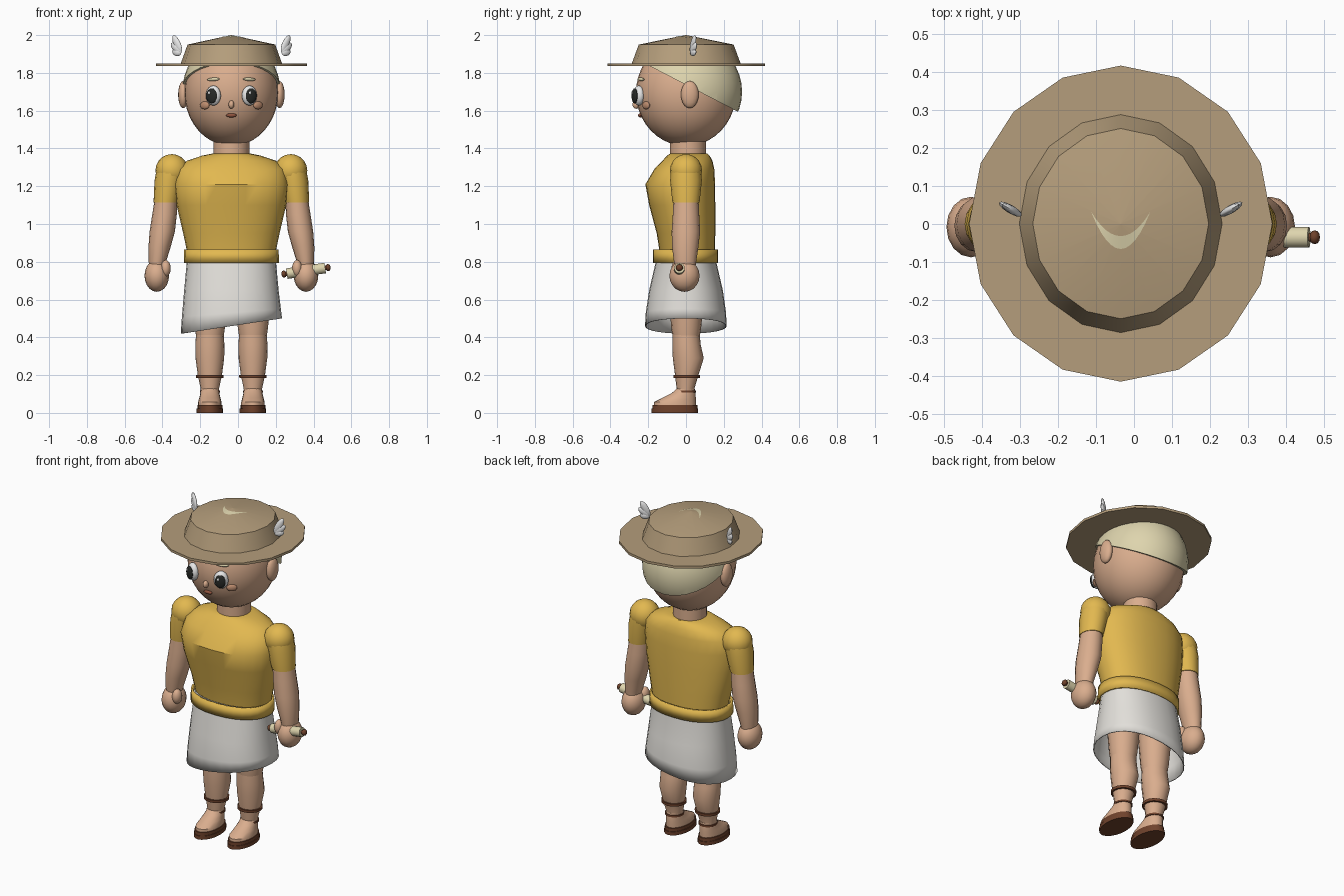
import bpy, bmesh, math
from mathutils import Matrix, Vector

if "Cube" in bpy.data.objects:
    bpy.data.objects.remove(bpy.data.objects["Cube"])

CX = -0.035  # body centre line; the scroll balances it on the other side


def material(name, r, g, b):
    m = bpy.data.materials.new(name)
    m.diffuse_color = (r, g, b, 1)
    m.use_nodes = True
    m.node_tree.nodes["Principled BSDF"].inputs["Base Color"].default_value = m.diffuse_color
    return m


HAT = material("felt tan", 0.46, 0.34, 0.20)
GOLD = material("tunic gold", 0.76, 0.48, 0.08)
SKIN = material("skin", 0.70, 0.42, 0.27)
LINEN = material("linen white", 0.76, 0.74, 0.70)
HAIR = material("straw blond", 0.73, 0.66, 0.42)
LEATHER = material("leather brown", 0.16, 0.055, 0.025)
DARK = material("eye dark", 0.02, 0.022, 0.02)
WHITE = material("bright white", 0.80, 0.80, 0.80)
BLUSH = material("blush", 0.52, 0.27, 0.16)
LIP = material("lip", 0.28, 0.09, 0.05)


def finish(name, bm, mat):
    me = bpy.data.meshes.new(name)
    bmesh.ops.recalc_face_normals(bm, faces=bm.faces[:])
    bm.to_mesh(me)
    bm.free()
    me.materials.append(mat)
    ob = bpy.data.objects.new(name, me)
    ob.location.x = CX
    bpy.context.collection.objects.link(ob)
    return ob


def loft(name, mat, rings, n=20, x=0.0, power=2.0, caps=True):
    """Stack of oval rings: (z, y front, y back, half width, x shift, tilt)."""
    bm = bmesh.new()
    loops = []
    for ring in rings:
        z, y0, y1, rx, dx, tilt = (list(ring) + [0, 0])[:6]
        vs = []
        for i in range(n):
            a = 2 * math.pi * i / n
            c, s = math.cos(a), math.sin(a)
            px = rx * math.copysign(abs(c) ** (2 / power), c)
            py = (y1 - y0) / 2 * math.copysign(abs(s) ** (2 / power), s)
            vs.append(bm.verts.new((x + dx + px, (y0 + y1) / 2 + py, z + tilt * px)))
        loops.append(vs)
    for a, b in zip(loops, loops[1:]):
        for i in range(n):
            j = (i + 1) % n
            bm.faces.new((a[i], a[j], b[j], b[i]))
    if caps:
        bm.faces.new(loops[0])
        bm.faces.new(loops[-1])
    return finish(name, bm, mat)


def ellipsoid(name, mat, loc, size, rot=None, seg=16, rows=10):
    bm = bmesh.new()
    m = Matrix.Translation(loc) @ (rot or Matrix()) @ Matrix.Diagonal((*size, 1))
    bmesh.ops.create_uvsphere(bm, u_segments=seg, v_segments=rows, radius=1, matrix=m)
    return finish(name, bm, mat)


# Head, neck and hair
HC, HR = Vector((0, 0, 1.695)), Vector((0.248, 0.265, 0.282))
ellipsoid("head", SKIN, HC, HR, seg=32, rows=20)
loft("neck", SKIN, [(1.34, -0.085, 0.105, 0.095), (1.46, -0.085, 0.105, 0.095)])

bm = bmesh.new()
bmesh.ops.create_uvsphere(bm, u_segments=32, v_segments=20, radius=1,
                          matrix=Matrix.Translation((0, 0.007, 1.7)) @ Matrix.Diagonal((0.26, 0.29, 0.285, 1)))
cut = bmesh.ops.bisect_plane(bm, geom=bm.verts[:] + bm.edges[:] + bm.faces[:], plane_co=(0, 0.04, 1.716),
                             plane_no=(0, 0.46, 0.89), clear_inner=True)
bmesh.ops.contextual_create(bm, geom=[e for e in cut["geom_cut"] if isinstance(e, bmesh.types.BMEdge)])
finish("hair", bm, HAIR)


def face_part(name, mat, x, z, size, out=0.0, roll=0.0):
    """Ellipsoid laid on the head surface, pushed out along its normal."""
    y = -HR.y * math.sqrt(1 - (x / HR.x) ** 2 - ((z - HC.z) / HR.z) ** 2)
    nrm = Vector((x / HR.x ** 2, y / HR.y ** 2, 0)).normalized()
    yaw = math.atan2(nrm.x, -nrm.y)
    rot = Matrix.Rotation(yaw, 4, 'Z') @ Matrix.Rotation(roll, 4, 'Y')
    ellipsoid(name, mat, Vector((x, y, z)) + nrm * out, size, rot)


face_part("nose", SKIN, 0, 1.632, (0.015, 0.02, 0.022), 0.005)
face_part("mouth", LIP, 0, 1.575, (0.028, 0.012, 0.011), 0.002)
for s, side in ((-1, "left"), (1, "right")):
    face_part(side + "_eye", WHITE, s * 0.093, 1.68, (0.042, 0.028, 0.053), 0.006)
    face_part(side + "_pupil", DARK, s * 0.093, 1.678, (0.031, 0.012, 0.040), 0.029)
    face_part(side + "_eye_glint", WHITE, s * 0.093 - 0.008, 1.694, (0.007, 0.005, 0.009), 0.038)
    face_part(side + "_brow", HAIR, s * 0.094, 1.766, (0.037, 0.012, 0.009), 0.003, s * 0.05)
    face_part(side + "_cheek", BLUSH, s * 0.140, 1.628, (0.030, 0.012, 0.021), 0.002)
    ellipsoid(side + "_ear", SKIN, (s * 0.255, 0.02, 1.685), (0.027, 0.047, 0.072))

# Hat: flat sixteen-sided brim, tapered crown with a shallow cone top
loft("hat_brim", HAT, [(1.836, -0.416, 0.418, 0.40), (1.851, -0.416, 0.418, 0.40)], n=16)
loft("hat_crown", HAT, [(1.85, -0.287, 0.289, 0.268), (1.95, -0.25, 0.252, 0.232),
                        (2.0, -0.001, 0.001, 0.001)], n=16)

# Crescent of hair showing on the crown
bm = bmesh.new()
rows = []
for i in range(13):
    t = -1 + i / 6
    x = 0.078 * t
    pair = []
    for low in (-0.066, -0.032):
        y = low + (0.032 - low) * abs(t) ** 2
        pair.append(bm.verts.new((x, y, 2.0018 - 0.05 * math.hypot(x / 0.232, y / 0.25))))
    rows.append(pair)
for a, b in zip(rows, rows[1:]):
    bm.faces.new((a[0], b[0], b[1], a[1]))
finish("hat_crescent", bm, HAIR)

# Hat wings: three flat feathers fanned from one root
for s, side in ((-1, "left"), (1, "right")):
    for k, (ang, length) in enumerate(((62, 0.052), (40, 0.040), (12, 0.028))):
        a = math.radians(ang)
        d = Vector((math.cos(a) * 0.87, math.cos(a) * 0.5, math.sin(a)))
        root = Vector((0.268, 0.026, 1.912 - 0.004 * k))
        p = root + d * length * 0.9
        yaw = Matrix.Rotation(s * math.radians(30), 4, 'Z')
        tilt = Matrix.Rotation(-s * a, 4, 'Y')
        ellipsoid(f"{side}_wing_feather_{k + 1}", WHITE, (s * p.x, p.y, p.z),
                  (length, 0.011, 0.020), yaw @ tilt, 12, 8)

# Tunic top, belt and skirt
loft("tunic", GOLD, [(0.855, -0.14, 0.154, 0.235), (0.95, -0.155, 0.155, 0.255), (1.1, -0.195, 0.155, 0.29),
                     (1.21, -0.215, 0.154, 0.302), (1.29, -0.168, 0.15, 0.287), (1.335, -0.125, 0.14, 0.235),
                     (1.362, -0.10, 0.125, 0.155), (1.372, -0.085, 0.115, 0.105)], n=28, power=2.2)
belt = loft("belt", GOLD, [(0.793, -0.176, 0.17, 0.252), (0.865, -0.176, 0.17, 0.25)],
            n=28, power=2.2, caps=False)
skirt = loft("skirt", LINEN, [(0.858, -0.15, 0.158, 0.236), (0.80, -0.16, 0.16, 0.236), (0.65, -0.195, 0.195, 0.25),
                              (0.53, -0.213, 0.212, 0.262, 0, 0.08), (0.46, -0.217, 0.215, 0.268, 0, 0.15)],
             n=28, power=2.2, caps=False)
for ob, t in ((belt, 0.012), (skirt, 0.006)):
    mod = ob.modifiers.new("thickness", 'SOLIDIFY')
    mod.thickness = t
    mod.offset = -1
loft("waist", LINEN, [(0.80, -0.14, 0.15, 0.225), (0.852, -0.14, 0.15, 0.225)], n=28)

for s, side in ((-1, "left"), (1, "right")):
    # Arm: puffed sleeve, forearm, hand and thumb
    ellipsoid(side + "_shoulder", GOLD, (s * 0.315, 0, 1.283), (0.087, 0.085, 0.087))
    loft(side + "_sleeve", GOLD, [(1.115, -0.072, 0.072, 0.065, s * 0.347), (1.23, -0.084, 0.084, 0.076, s * 0.331),
                                  (1.29, -0.08, 0.08, 0.078, s * 0.318)], n=16)
    loft(side + "_arm", SKIN, [(0.77, -0.06, 0.05, 0.042, s * 0.393), (0.80, -0.064, 0.054, 0.046, s * 0.392),
                               (0.88, -0.074, 0.066, 0.059, s * 0.380), (0.96, -0.076, 0.075, 0.067, s * 0.366),
                               (1.05, -0.070, 0.070, 0.065, s * 0.354), (1.14, -0.066, 0.066, 0.060, s * 0.345)], n=16)
    ellipsoid(side + "_hand", SKIN, (s * 0.395, -0.008, 0.726), (0.065, 0.08, 0.085))
    ellipsoid(side + "_thumb", SKIN, (s * 0.348, -0.045, 0.765), (0.027, 0.032, 0.044))

    # Leg: thigh, calf and foot
    x = s * 0.114
    loft(side + "_thigh", SKIN, [(0.40, -0.07, 0.072, 0.072), (0.45, -0.078, 0.08, 0.080),
                                 (0.60, -0.09, 0.095, 0.092), (0.80, -0.10, 0.105, 0.10)], n=16, x=x)
    loft(side + "_calf", SKIN, [(0.09, -0.045, 0.045, 0.046), (0.13, -0.05, 0.045, 0.049), (0.20, -0.058, 0.066, 0.064),
                                (0.29, -0.07, 0.094, 0.076), (0.36, -0.072, 0.078, 0.077),
                                (0.42, -0.072, 0.072, 0.073)], n=16, x=x)
    loft(side + "_foot", SKIN, [(0.03, -0.17, 0.052, 0.062), (0.058, -0.168, 0.052, 0.062), (0.08, -0.125, 0.052, 0.056),
                                (0.105, -0.075, 0.05, 0.05), (0.128, -0.05, 0.046, 0.047)], n=20, x=x)

    # Sandal: two-layer sole and two ankle bands
    loft(side + "_sole", LEATHER, [(0, -0.182, 0.064, 0.070), (0.022, -0.182, 0.064, 0.070)], x=x)
    loft(side + "_sole_edge", LEATHER, [(0.022, -0.178, 0.06, 0.066), (0.042, -0.178, 0.06, 0.066)], x=x)
    loft(side + "_calf_band", LEATHER, [(0.184, -0.066, 0.074, 0.072), (0.200, -0.067, 0.075, 0.073)], n=16, x=x)
    loft(side + "_ankle_band", LEATHER, [(0.108, -0.056, 0.054, 0.053), (0.119, -0.055, 0.053, 0.053)], n=16, x=x)

# Scroll through the right hand, with a knob at each end
axis = Vector((0.245, 0, 0.036)).normalized()
turn = axis.to_track_quat('Z', 'Y').to_matrix().to_4x4()
mid = Vector((0.36 - CX, -0.035, 0.752))
for name, mat, r, half in (("scroll", HAIR, 0.028, 0.103), ("scroll_rod", LEATHER, 0.012, 0.124)):
    bm = bmesh.new()
    bmesh.ops.create_cone(bm, cap_ends=True, segments=14, radius1=r, radius2=r, depth=2 * half,
                          matrix=Matrix.Translation(mid) @ turn)
    finish(name, bm, mat)
for s, side in ((-1, "inner"), (1, "outer")):
    ellipsoid(f"scroll_{side}_knob", LEATHER, mid + axis * s * 0.118, (0.019, 0.019, 0.014), turn, 10, 6)

# Smooth shading with crisp edges
for ob in bpy.context.collection.objects:
    ob.select_set(True)
    bpy.context.view_layer.objects.active = ob
bpy.ops.object.shade_smooth_by_angle(angle=math.radians(40))
